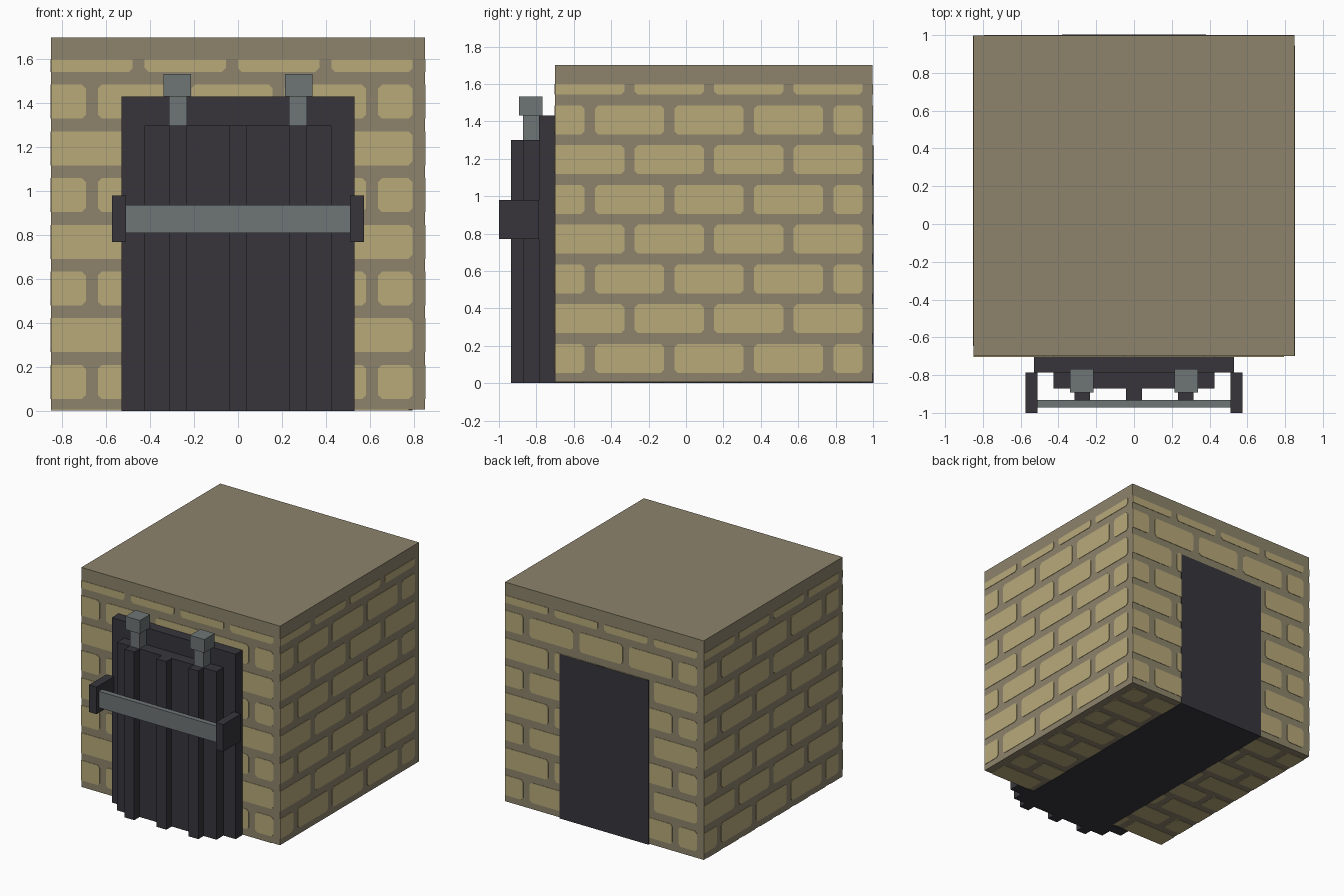
import bpy, bmesh
from mathutils import Vector

if "Cube" in bpy.data.objects:
    bpy.data.objects.remove(bpy.data.objects["Cube"], do_unlink=True)


def material(name, rgb):
    m = bpy.data.materials.new(name)
    m.use_nodes = True
    m.diffuse_color = (*rgb, 1)
    bsdf = m.node_tree.nodes["Principled BSDF"]
    bsdf.inputs["Base Color"].default_value = (*rgb, 1)
    bsdf.inputs["Roughness"].default_value = 0.9
    return m


MORTAR = material("mortar", (0.27, 0.23, 0.15))
BRICK = material("sand brick", (0.48, 0.40, 0.195))
IRON = material("dark iron", (0.038, 0.036, 0.044))
STEEL = material("grey steel", (0.156, 0.178, 0.181))


def finish(name, bm, mat):
    bmesh.ops.recalc_face_normals(bm, faces=bm.faces)
    mesh = bpy.data.meshes.new(name)
    bm.to_mesh(mesh)
    bm.free()
    mesh.materials.append(mat)
    obj = bpy.data.objects.new(name, mesh)
    bpy.context.collection.objects.link(obj)
    return obj


def box(name, x, y, z, mat):
    """Box from (min, max) pairs on each axis."""
    bm = bmesh.new()
    bmesh.ops.create_cube(bm, size=1)
    for v in bm.verts:
        v.co = [lo + (c + 0.5) * (hi - lo) for c, (lo, hi) in zip(v.co, (x, y, z))]
    return finish(name, bm, mat)


def mirrored_boxes(name, x, y, z, mat):
    box("left_" + name, x, y, z, mat)
    box("right_" + name, (-x[1], -x[0]), y, z, mat)


# Brick plates in running bond
WIDTH, PITCH, ROW = 1.7, 0.425, 0.2125
BRICK_W, BRICK_H, PLATE, ROUND = 0.37, 0.155, 0.003, 0.018


def brick_wall(name, origin, u_dir, v_dir, height):
    o, u, v = Vector(origin), Vector(u_dir), Vector(v_dir)
    n = u.cross(v)
    bm = bmesh.new()
    for row in range(8):
        v0 = 0.055 + row * ROW
        v1 = min(v0 + BRICK_H, height)
        shift = 0 if row % 2 else -PITCH / 2
        for col in range(5):
            u0 = max(shift + col * PITCH, 0)
            u1 = min(shift + col * PITCH + BRICK_W, WIDTH - 0.056)
            if u1 - u0 < 0.05:
                continue
            # corners are clipped except where the brick meets an edge
            outline = []
            for cu, cv, su, sv in ((u0, v0, 1, 1), (u1, v0, -1, 1),
                                   (u1, v1, -1, -1), (u0, v1, 1, -1)):
                if cu == 0 or cv == height:
                    outline.append((cu, cv))
                    continue
                pair = [(cu, cv + sv * ROUND), (cu + su * ROUND, cv)]
                outline += pair if su == sv else pair[::-1]
            face = bm.faces.new([bm.verts.new(o + u * a + v * b) for a, b in outline])
            top = bmesh.ops.extrude_face_region(bm, geom=[face])["geom"]
            bmesh.ops.translate(bm, vec=n * PLATE,
                                verts=[g for g in top if isinstance(g, bmesh.types.BMVert)])
    finish(name, bm, BRICK)


# Building shell and roof slab
H, FRONT, BACK, BASE = 0.85, -0.70, 0.997, 0.006
box("building_walls", (-H, H), (FRONT, BACK), (BASE, 1.6), MORTAR)
box("roof_slab", (-H, H), (FRONT, BACK), (1.6, 1.7), MORTAR)

brick_wall("front_bricks", (-H, FRONT, 0), (1, 0, 0), (0, 0, 1), 1.6)
brick_wall("left_bricks", (H, FRONT, 0), (0, 1, 0), (0, 0, 1), 1.6)
brick_wall("back_bricks", (H, BACK, 0), (-1, 0, 0), (0, 0, 1), 1.6)
brick_wall("right_bricks", (-H, BACK, 0), (0, -1, 0), (0, 0, 1), 1.6)
brick_wall("underside_bricks", (-H, BACK, BASE), (1, 0, 0), (0, -1, 0), 1.7)

# Dark panels on the back and underside
box("back_panel", (-0.382, 0.382), (BACK - 0.002, BACK + 0.005), (0, 1.27), IRON)
box("floor_panel", (-0.382, 0.382), (FRONT, BACK), (0, 0.007), IRON)

# Layered front door
box("door_frame", (-0.53, 0.53), (-0.785, -0.70), (0, 1.43), IRON)
box("door_panel", (-0.425, 0.425), (-0.87, -0.785), (0, 1.30), IRON)
box("middle_batten", (-0.042, 0.042), (-0.935, -0.87), (0, 1.30), IRON)
mirrored_boxes("batten", (0.233, 0.315), (-0.935, -0.87), (0, 1.30), IRON)

# Capped posts above the door panel
mirrored_boxes("post", (0.233, 0.315), (-0.872, -0.785), (1.30, 1.43), STEEL)
mirrored_boxes("post_cap", (0.214, 0.338), (-0.893, -0.767), (1.43, 1.533), STEEL)

# Locking bar held by side brackets
mirrored_boxes("bar_bracket", (0.51, 0.574), (-1.0, -0.785), (0.77, 0.98), IRON)
box("locking_bar", (-0.54, 0.54), (-0.972, -0.932), (0.81, 0.937), STEEL)
